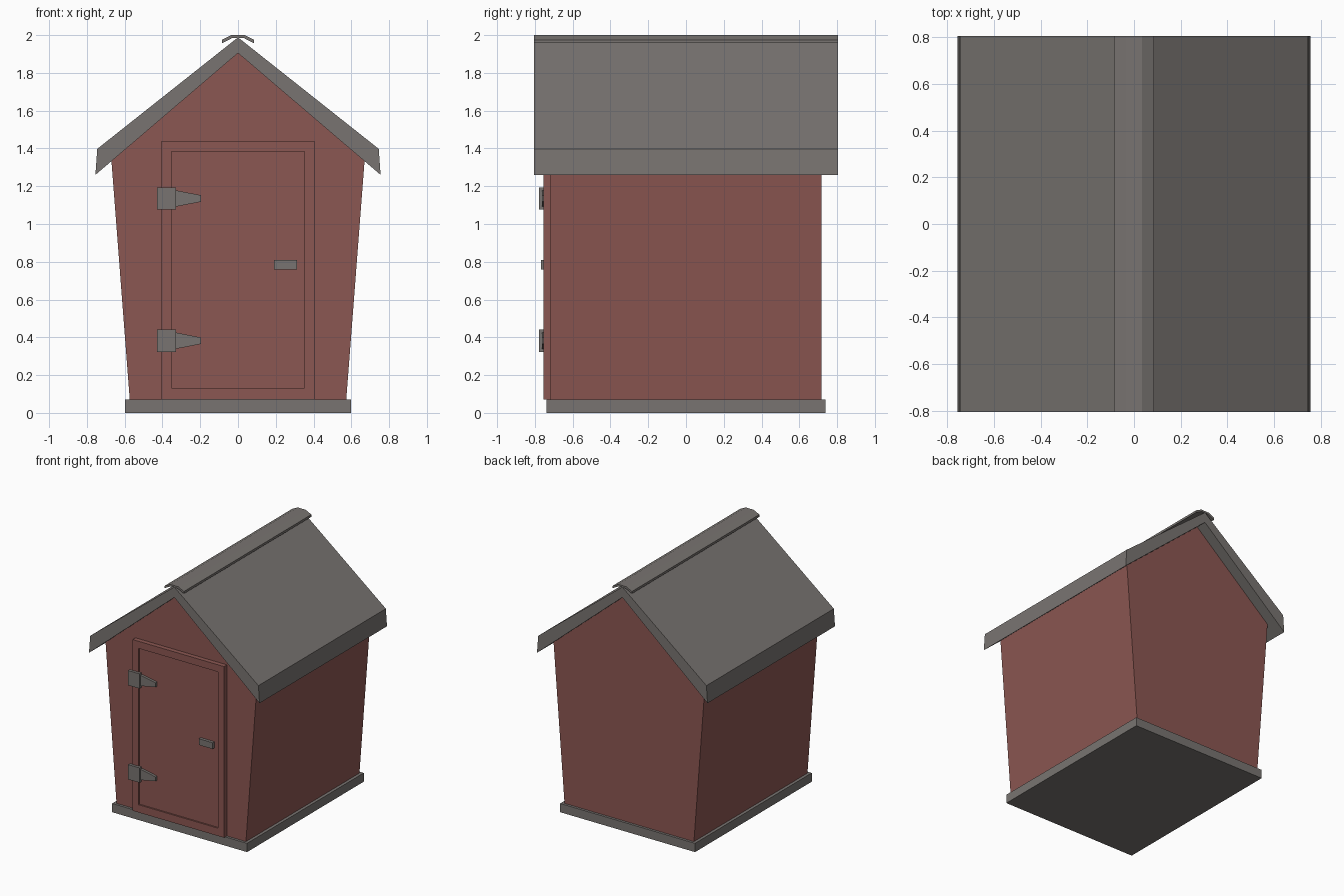
import bpy

if "Cube" in bpy.data.objects:
    bpy.data.objects.remove(bpy.data.objects["Cube"])


def material(name, rgb):
    m = bpy.data.materials.new(name)
    m.diffuse_color = (*rgb, 1)
    m.use_nodes = True
    m.node_tree.nodes["Principled BSDF"].inputs["Base Color"].default_value = m.diffuse_color
    return m


RED = material("barn red", (0.26, 0.095, 0.084))
GREY = material("warm grey", (0.19, 0.175, 0.165))


def prism(name, profile, y0, y1, mat):
    """Extrude an (x, z) outline from y0 (front) to y1 (back)."""
    n = len(profile)
    verts = [(x, y, z) for y in (y0, y1) for x, z in profile]
    faces = [tuple(range(n)), tuple(range(2 * n - 1, n - 1, -1))]
    faces += [(i, i + n, (i + 1) % n + n, (i + 1) % n) for i in range(n)]
    me = bpy.data.meshes.new(name)
    me.from_pydata(verts, [], faces)
    me.materials.append(mat)
    ob = bpy.data.objects.new(name, me)
    bpy.context.collection.objects.link(ob)
    return ob


def box(name, x0, x1, y0, y1, z0, z1, mat):
    return prism(name, [(x0, z0), (x1, z0), (x1, z1), (x0, z1)], y0, y1, mat)


def mirrored(half):
    """Right-hand outline points completed with their left-hand mirror."""
    return half + [(-x, z) for x, z in reversed(half) if x > 0]


# floor slab and flared walls with gables
box("floor_slab", -0.597, 0.597, -0.738, 0.738, 0, 0.07, GREY)
prism("walls", mirrored([(0.573, 0.07), (0.67, 1.333), (0, 1.906)]), -0.718, 0.718, RED)

# roof: one folded slab, open below
prism("roof", [(0, 1.905), (0.755, 1.26), (0.745, 1.398), (0, 1.988),
               (-0.745, 1.398), (-0.755, 1.26)][::-1], -0.806, 0.806, GREY)

# ridge cap: thin folded strip
prism("ridge_cap", [(-0.085, 1.957), (-0.03, 1.985), (0.03, 1.985), (0.085, 1.957),
                    (0.085, 1.975), (0.035, 2.0), (-0.035, 2.0), (-0.085, 1.975)],
      -0.806, 0.806, GREY)

# door frame around a slightly recessed door panel
F0, F1 = -0.755, -0.71
box("frame_left", -0.405, -0.352, F0, F1, 0.07, 1.44, RED)
box("frame_right", 0.352, 0.405, F0, F1, 0.07, 1.44, RED)
box("frame_top", -0.352, 0.352, F0, F1, 1.383, 1.44, RED)
box("frame_bottom", -0.352, 0.352, F0, F1, 0.07, 0.132, RED)
box("door_panel", -0.352, 0.352, -0.743, F1, 0.132, 1.383, RED)

# hinges: block on the frame, tapered strap on the door
for label, z in (("lower", 0.382), ("upper", 1.135)):
    box(label + "_hinge_block", -0.43, -0.328, -0.777, -0.752, z - 0.059, z + 0.059, GREY)
    prism(label + "_hinge_strap", [(-0.328, z - 0.043), (-0.195, z - 0.017),
                                   (-0.195, z + 0.017), (-0.328, z + 0.043)],
          -0.763, -0.735, GREY)

# door latch
box("latch", 0.19, 0.313, -0.767, -0.735, 0.76, 0.81, GREY)

# consistent outward normals
import bmesh
for ob in bpy.data.objects:
    bm = bmesh.new()
    bm.from_mesh(ob.data)
    bmesh.ops.recalc_face_normals(bm, faces=bm.faces)
    bm.to_mesh(ob.data)
    bm.free()
